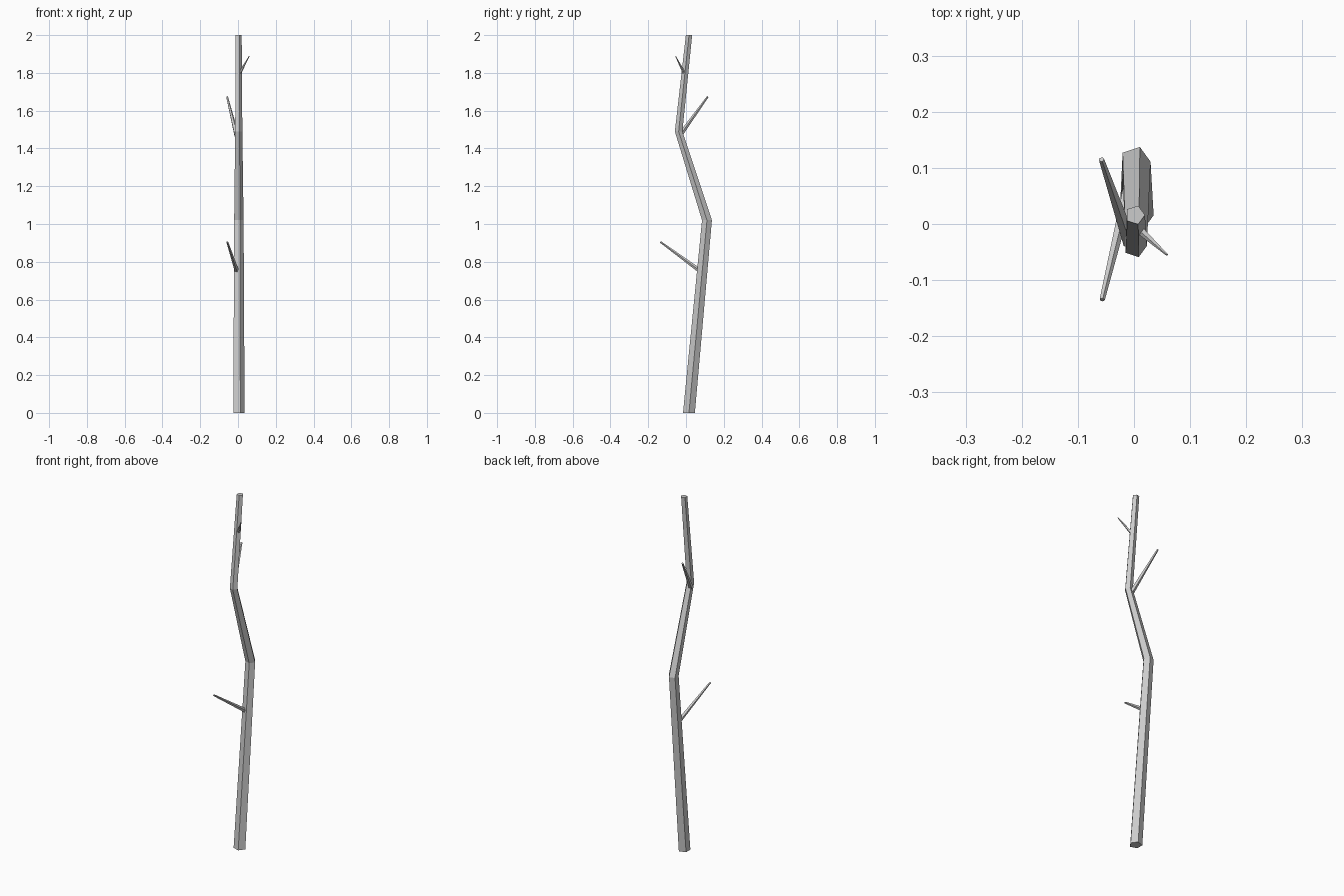
import bpy, bmesh
from math import cos, sin, tau
from mathutils import Vector

if "Cube" in bpy.data.objects:
    bpy.data.objects.remove(bpy.data.objects["Cube"])

SIDES = 5

def make_object(name, rings):
    """Skin a list of five-point rings and cap both ends."""
    bm = bmesh.new()
    loops = [[bm.verts.new(p) for p in ring] for ring in rings]
    for a, b in zip(loops, loops[1:]):
        for i in range(SIDES):
            j = (i + 1) % SIDES
            bm.faces.new((a[i], a[j], b[j], b[i]))
    bm.faces.new(loops[0][::-1])
    bm.faces.new(loops[-1])
    bmesh.ops.recalc_face_normals(bm, faces=bm.faces)
    mesh = bpy.data.meshes.new(name)
    bm.to_mesh(mesh)
    bm.free()
    obj = bpy.data.objects.new(name, mesh)
    bpy.context.collection.objects.link(obj)
    return obj

def ring(center, radius, u, v):
    return [Vector(center) + radius * (cos(tau * i / SIDES) * u + sin(tau * i / SIDES) * v)
            for i in range(SIDES)]

X, Y = Vector((1, 0, 0)), Vector((0, 1, 0))

# Crooked main stem: centre and radius at each bend
stem = [((0.002, 0.0155, 0), 0.033), ((0.002, 0.111, 1.02), 0.0275),
        ((0.002, -0.039, 1.49), 0.021), ((0.002, 0.016, 2.0), 0.0175)]
make_object("stem", [ring(c, r, X, Y) for c, r in stem])

# Tapered side twigs: base, tip, base radius, tip radius
twigs = {
    "lower_twig": ((-0.007, 0.073, 0.753), (-0.057, -0.135, 0.905), 0.012, 0.005),
    "middle_twig": ((-0.008, -0.032, 1.47), (-0.058, 0.115, 1.674), 0.013, 0.005),
    "upper_twig": ((0.010, -0.010, 1.80), (0.059, -0.055, 1.888), 0.008, 0.002),
}
for name, (base, tip, r0, r1) in twigs.items():
    axis = (Vector(tip) - Vector(base)).normalized()
    u = (X - axis * X.dot(axis)).normalized()
    v = axis.cross(u)
    make_object(name, [ring(base, r0, u, v), ring(tip, r1, u, v)])
